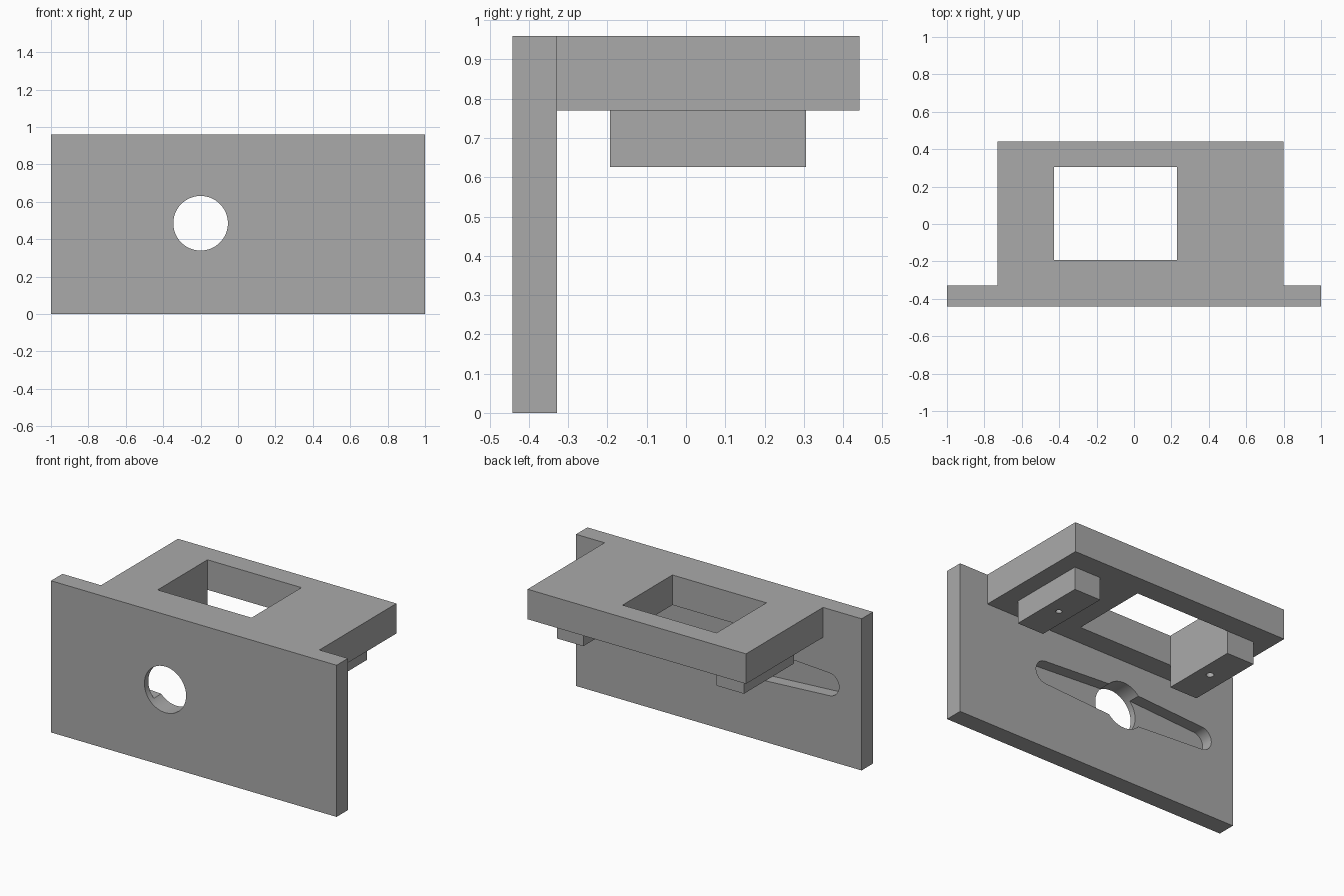
import bpy, bmesh, math
from mathutils import Matrix, Vector

cube = bpy.data.objects.get("Cube")
if cube:
    bpy.data.objects.remove(cube, do_unlink=True)

grey = bpy.data.materials.new("plain grey")
grey.use_nodes = True
COLOUR = (0.4, 0.4, 0.4, 1)
grey.diffuse_color = COLOUR
grey.node_tree.nodes["Principled BSDF"].inputs["Base Color"].default_value = COLOUR

HUB_X, HUB_Z, HUB_R = -0.20, 0.485, 0.146
FRONT, PLATE_BACK = -0.442, -0.328


def finish(bm, name):
    bmesh.ops.recalc_face_normals(bm, faces=bm.faces)
    mesh = bpy.data.meshes.new(name)
    bm.to_mesh(mesh)
    bm.free()
    mesh.materials.append(grey)
    obj = bpy.data.objects.new(name, mesh)
    bpy.context.collection.objects.link(obj)
    return obj


def box(name, x, y, z):
    bm = bmesh.new()
    bmesh.ops.create_cube(bm, size=1)
    lo, hi = Vector((x[0], y[0], z[0])), Vector((x[1], y[1], z[1]))
    bm.transform(Matrix.Translation((lo + hi) / 2) @ Matrix.Diagonal((*(hi - lo), 1)))
    return finish(bm, name)


def cylinder(name, centre, radius, depth, axis="Z", sides=64):
    bm = bmesh.new()
    bmesh.ops.create_cone(bm, cap_ends=True, segments=sides, radius1=radius,
                          radius2=radius, depth=depth)
    turn = Matrix.Rotation(math.pi / 2, 4, "X") if axis == "Y" else Matrix()
    bm.transform(Matrix.Translation(centre) @ turn)
    return finish(bm, name)


def tapered_slot(name, reach, end_r, mid_r, y0, y1):
    """Round-ended arm, widest in the middle, extruded along y."""
    bm = bmesh.new()
    outline = []
    for side in (1, -1):
        outline.append((0, side * mid_r))
        for i in range(25):
            a = math.pi / 2 - math.pi * i / 24
            outline.append((side * (reach + end_r * math.cos(a)), side * end_r * math.sin(a)))
    face = bm.faces.new([bm.verts.new((HUB_X + u, y0, HUB_Z + w)) for u, w in outline])
    grown = bmesh.ops.extrude_face_region(bm, geom=[face])["geom"]
    bmesh.ops.translate(bm, vec=(0, y1 - y0, 0),
                        verts=[v for v in grown if isinstance(v, bmesh.types.BMVert)])
    return finish(bm, name)


def combine(target, other, operation):
    mod = target.modifiers.new(operation.lower(), "BOOLEAN")
    mod.operation, mod.solver, mod.object = operation, "EXACT", other
    bpy.context.view_layer.objects.active = target
    bpy.ops.object.modifier_apply(modifier=mod.name)
    bpy.data.objects.remove(other, do_unlink=True)


# Upright plate with the shelf and its two mounting blocks
bracket = box("bracket", (-1, 1), (FRONT, PLATE_BACK), (0, 0.96))
combine(bracket, box("shelf", (-0.73, 0.80), (FRONT + 0.05, 0.442), (0.77, 0.96)), "UNION")
for x in ((-0.62, -0.38), (0.505, 0.69)):
    combine(bracket, box("mounting_block", x, (-0.193, 0.306), (0.626, 0.85)), "UNION")

# Rectangular opening, flush with one block
combine(bracket, box("opening", (-0.428, 0.23), (-0.193, 0.306), (0.5, 1.1)), "DIFFERENCE")

# Round hole and tapered recess in the back of the plate
combine(bracket, tapered_slot("arm_recess", 0.57, 0.072, 0.105, -0.403, -0.25), "DIFFERENCE")
combine(bracket, cylinder("hub_hole", (HUB_X, -0.385, HUB_Z), HUB_R, 0.3, "Y"), "DIFFERENCE")

# Screw holes under the blocks
for x, r in ((-0.51, 0.022), (0.598, 0.018)):
    combine(bracket, cylinder("screw_hole", (x, 0.056, 0.66), r, 0.2, sides=24), "DIFFERENCE")

bpy.ops.object.select_all(action="DESELECT")
bracket.select_set(True)
bpy.context.view_layer.objects.active = bracket
bpy.ops.object.shade_smooth_by_angle(angle=math.radians(30))
